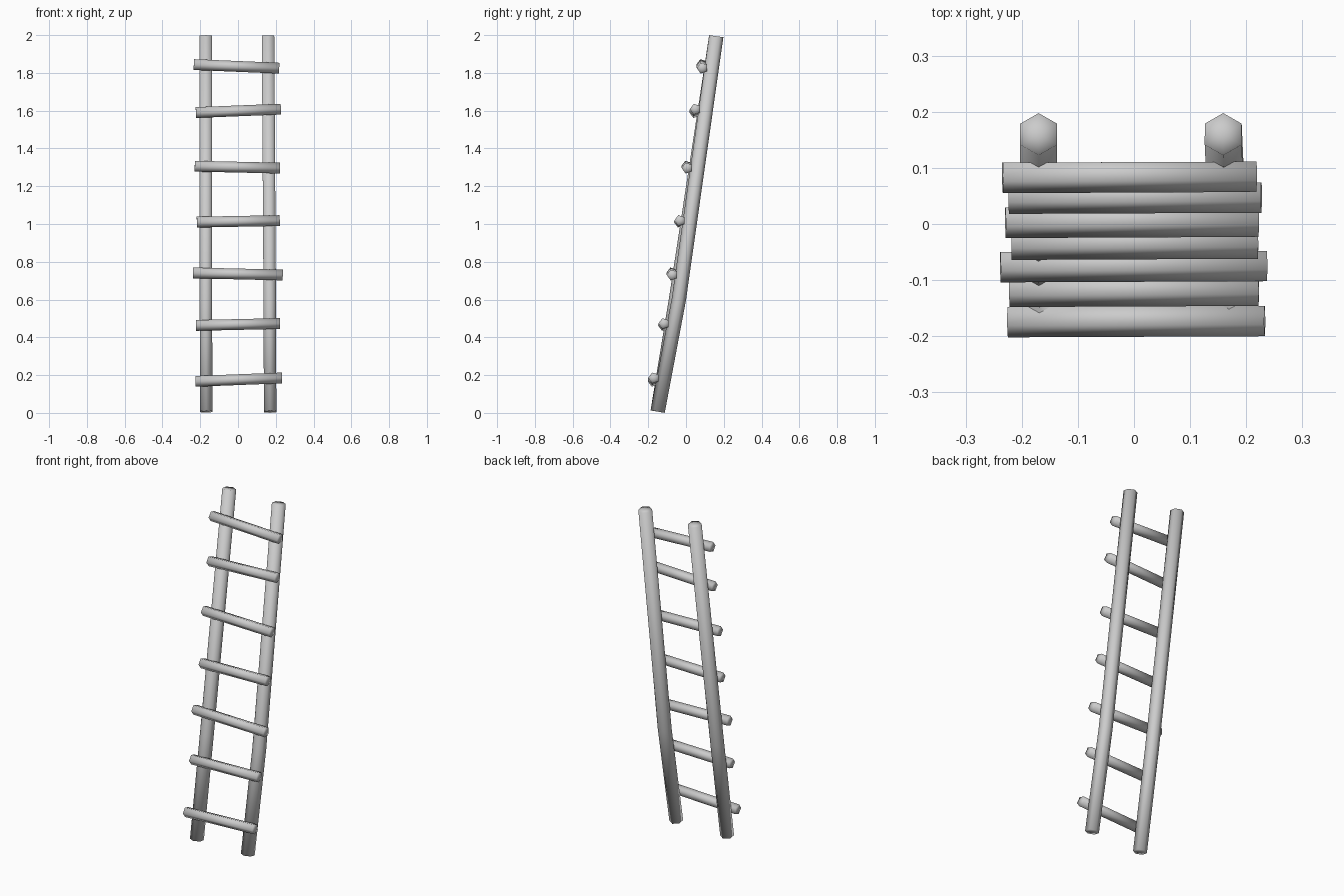
import bpy, bmesh, math
from mathutils import Vector

if "Cube" in bpy.data.objects:
    bpy.data.objects.remove(bpy.data.objects["Cube"])


def tube(name, path, radius, sides, side_ref, phase=0.0):
    """Sweep a regular polygon along a path; closed with fan caps."""
    pts = [Vector(p) for p in path]
    bm = bmesh.new()
    rings = []
    for i, p in enumerate(pts):
        t = (pts[min(i + 1, len(pts) - 1)] - pts[max(i - 1, 0)]).normalized()
        u = Vector(side_ref)
        u = (u - t * u.dot(t)).normalized()
        v = t.cross(u)
        angles = [phase + math.tau * k / sides for k in range(sides)]
        rings.append([bm.verts.new(p + radius * (u * math.cos(a) + v * math.sin(a)))
                      for a in angles])
    for a, b in zip(rings, rings[1:]):
        for k in range(sides):
            n = (k + 1) % sides
            bm.faces.new((a[k], a[n], b[n], b[k]))
    for ring, p in ((rings[0], pts[0]), (rings[-1], pts[-1])):
        c = bm.verts.new(p)
        for k in range(sides):
            bm.faces.new((c, ring[k], ring[(k + 1) % sides]))
    bmesh.ops.recalc_face_normals(bm, faces=bm.faces)
    for f in bm.faces:
        f.smooth = True
    me = bpy.data.meshes.new(name)
    bm.to_mesh(me)
    bm.free()
    ob = bpy.data.objects.new(name, me)
    bpy.context.collection.objects.link(ob)
    return ob


# Leaning hexagonal side rails, the right one slightly bowed
tube("left_rail", [(-0.168, -0.15, 0.007), (-0.17, -0.053, 0.6), (-0.17, 0.16, 1.994)],
     0.038, 6, (0, 1, 0))
tube("right_rail", [(0.17, -0.15, 0.007), (0.168, -0.038, 0.6), (0.159, 0.16, 1.994)],
     0.038, 6, (0, 1, 0))

# Uneven five-sided rungs lashed to the front: x left, x right, y, z left, z right
rungs = [
    (-0.225, 0.233, -0.171, 0.167, 0.185),
    (-0.222, 0.222, -0.117, 0.463, 0.473),
    (-0.238, 0.237, -0.073, 0.741, 0.730),
    (-0.218, 0.221, -0.033, 1.010, 1.018),
    (-0.229, 0.222, 0.006, 1.306, 1.296),
    (-0.223, 0.227, 0.049, 1.590, 1.608),
    (-0.234, 0.218, 0.086, 1.844, 1.825),
]
for i, (xl, xr, y, zl, zr) in enumerate(rungs, 1):
    tube(f"rung_{i}", [(xl, y - 0.001, zl), (xr, y + 0.001, zr)], 0.03, 5, (0, -1, 0))
